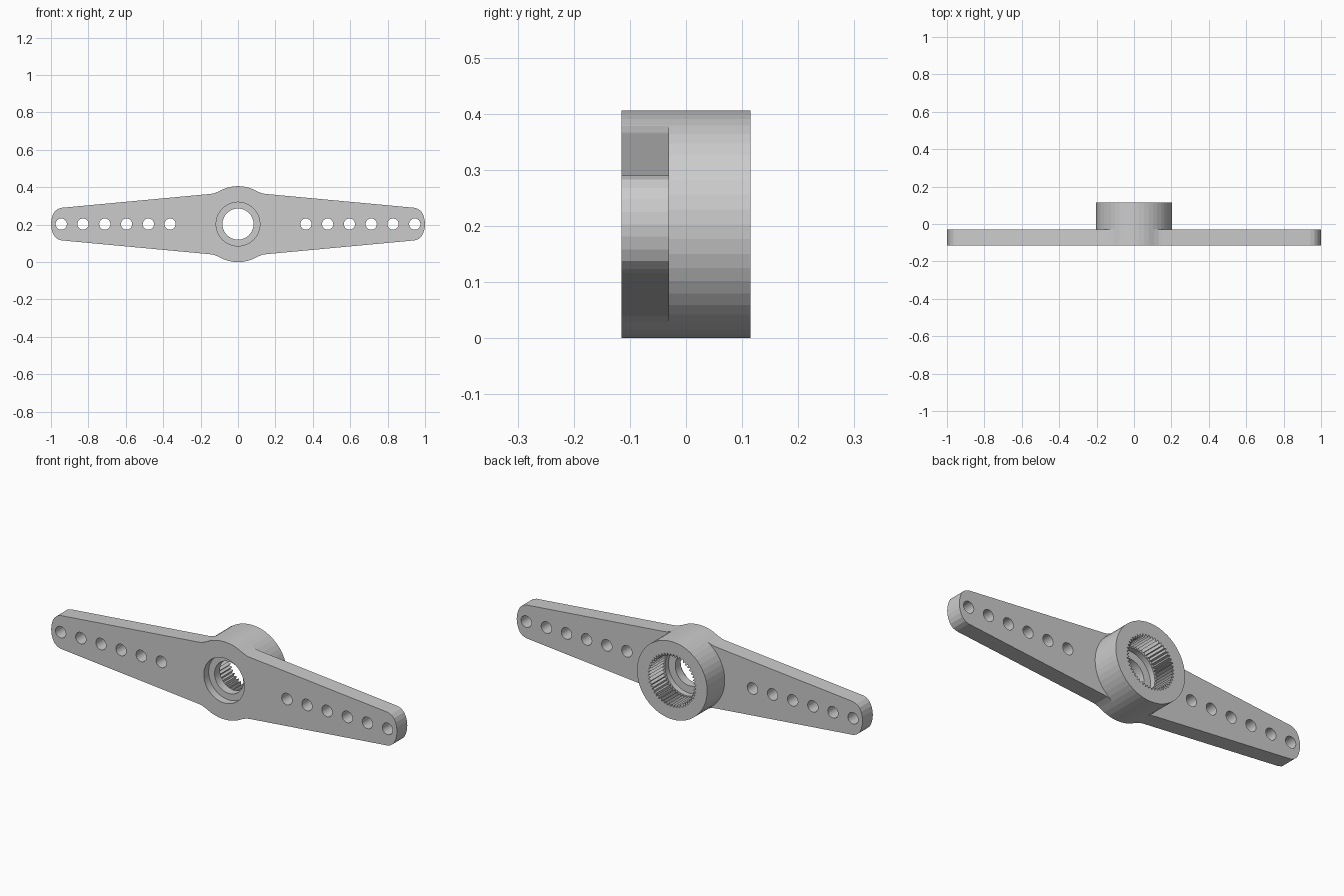
import bpy, bmesh
from math import cos, sin, tau

if "Cube" in bpy.data.objects:
    bpy.data.objects.remove(bpy.data.objects["Cube"])

ZC = 0.203                    # height of the hub axis
FRONT, PLATE_BACK, BACK = -0.115, -0.03, 0.115


def ring(r, y, n, cx=0.0, r2=None):
    """Circle around the y direction; r2 alternates the radius to make teeth."""
    rr = (r, r if r2 is None else r2)
    return [(cx + rr[i % 2] * cos(tau * i / n), y, ZC + rr[i % 2] * sin(tau * i / n))
            for i in range(n)]


def loft(bm, rings):
    """Closed solid through rings with equal point counts."""
    loops = [[bm.verts.new(p) for p in r] for r in rings]
    for a, b in zip(loops, loops[1:]):
        for i in range(len(a)):
            j = (i + 1) % len(a)
            bm.faces.new((a[i], a[j], b[j], b[i]))
    bm.faces.new(loops[0])
    bm.faces.new(loops[-1])


def solid(name, *stacks):
    bm = bmesh.new()
    for s in stacks:
        loft(bm, s)
    bmesh.ops.recalc_face_normals(bm, faces=bm.faces)
    me = bpy.data.meshes.new(name)
    bm.to_mesh(me)
    bm.free()
    ob = bpy.data.objects.new(name, me)
    bpy.context.collection.objects.link(ob)
    return ob


def combine(target, tool, op):
    m = target.modifiers.new(op, 'BOOLEAN')
    m.operation, m.solver, m.object = op, 'EXACT', tool
    bpy.context.view_layer.objects.active = target
    bpy.ops.object.modifier_apply(modifier=m.name)
    bpy.data.objects.remove(tool, do_unlink=True)


# Tapered double arm: quarter outline mirrored both ways
quarter = [(1.0, 0.0), (0.998, 0.022), (0.992, 0.045), (0.982, 0.065), (0.965, 0.08),
           (0.945, 0.087), (0.15, 0.161), (0.13, 0.164), (0.11, 0.172), (0.09, 0.18)]
upper = quarter + [(-x, z) for x, z in reversed(quarter)]
outline = upper + [(x, -z) for x, z in reversed(upper[1:-1])]
horn = solid("servo_horn", [[(x, y, ZC + z) for x, z in outline]
                            for y in (FRONT, PLATE_BACK)])

# Round hub
hub = solid("hub", [ring(ZC, y, 48) for y in (FRONT, BACK)])
combine(horn, hub, 'UNION')

# Stepped bore: front recess, screw hole, smooth socket, toothed socket
N = 96
bore = [ring(0.117, -0.2, N), ring(0.117, -0.075, N), ring(0.083, -0.075, N),
        ring(0.083, -0.03, N), ring(0.122, -0.03, N), ring(0.122, 0.0, N),
        ring(0.124, 0.0, N, r2=0.14), ring(0.124, 0.2, N, r2=0.14)]
combine(horn, solid("bore_cutter", bore), 'DIFFERENCE')

# Six linkage holes in each arm
holes = [[ring(0.03, y, 24, s * (0.363 + 0.1164 * i)) for y in (-0.2, 0.05)]
         for s in (-1, 1) for i in range(6)]
combine(horn, solid("hole_cutter", *holes), 'DIFFERENCE')
